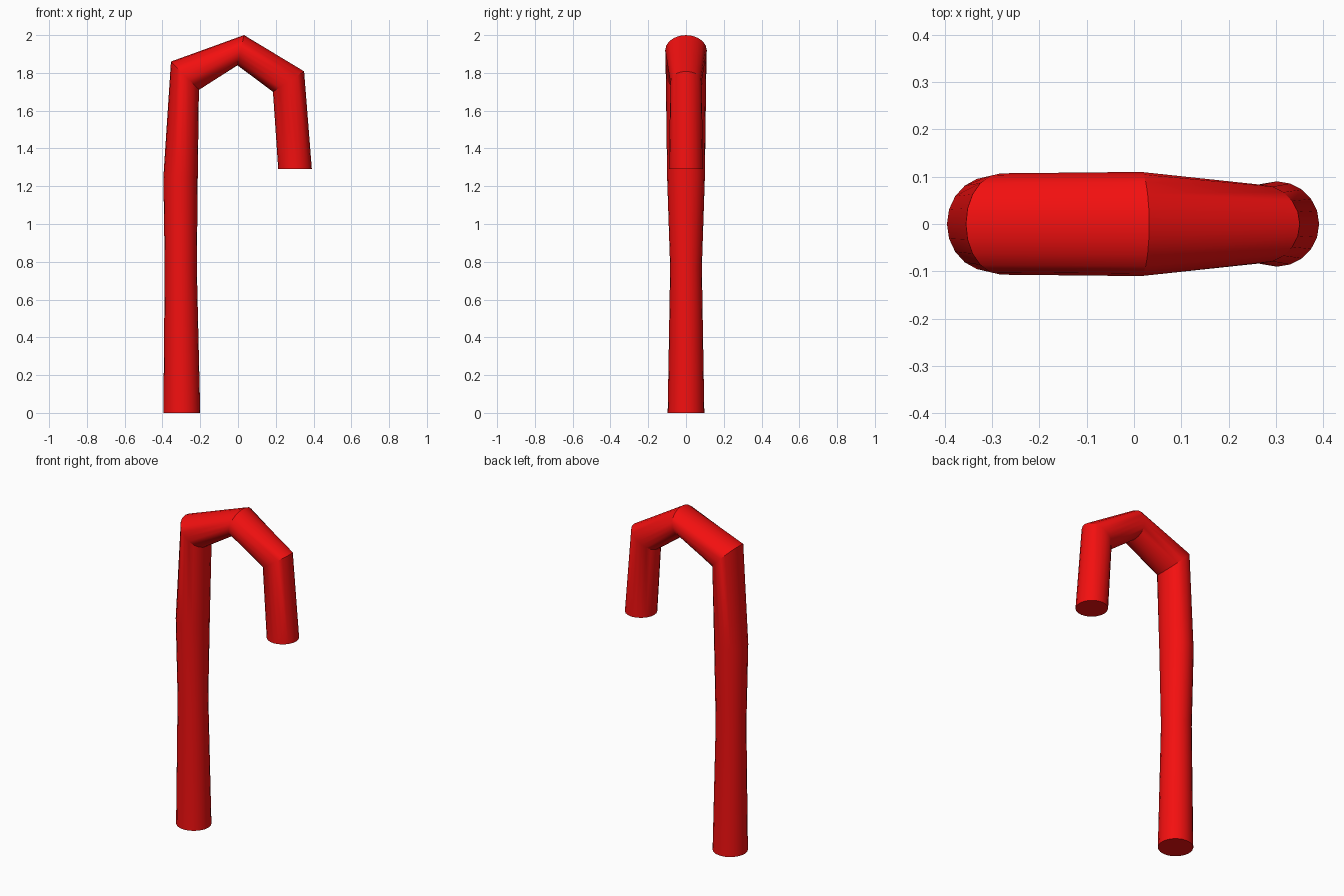
import bpy, bmesh, math
from mathutils import Vector

if "Cube" in bpy.data.objects:
    bpy.data.objects.remove(bpy.data.objects["Cube"])

SIDES = 20
# Cane sections: outer (x, z), inner (x, z), half depth in y
SECTIONS = [
    ((-0.395, 0.00), (-0.200, 0.00), 0.097),
    ((-0.388, 0.77), (-0.218, 0.77), 0.084),
    ((-0.395, 1.25), (-0.213, 1.25), 0.100),
    ((-0.355, 1.86), (-0.207, 1.71), 0.107),
    ((0.032, 2.00), (-0.003, 1.84), 0.110),
    ((0.350, 1.808), (0.185, 1.70), 0.083),
    ((0.391, 1.29), (0.213, 1.29), 0.090),
]

bm = bmesh.new()

# Elliptical ring at each section, mitred at the bends
rings = []
for (ox, oz), (ix, iz), depth in SECTIONS:
    outer, inner = Vector((ox, 0, oz)), Vector((ix, 0, iz))
    mid, half = (outer + inner) / 2, (outer - inner) / 2
    ring = []
    for i in range(SIDES):
        a = 2 * math.pi * i / SIDES
        ring.append(bm.verts.new(mid + half * math.cos(a) + Vector((0, depth * math.sin(a), 0))))
    rings.append(ring)

# Tube walls and end caps
for a, b in zip(rings, rings[1:]):
    for i in range(SIDES):
        j = (i + 1) % SIDES
        bm.faces.new((a[i], a[j], b[j], b[i]))
bm.faces.new(rings[0])
bm.faces.new(rings[-1])
bmesh.ops.recalc_face_normals(bm, faces=bm.faces)

mesh = bpy.data.meshes.new("candy_cane")
bm.to_mesh(mesh)
bm.free()
cane = bpy.data.objects.new("candy_cane", mesh)
bpy.context.collection.objects.link(cane)

# Red finish
red = bpy.data.materials.new("red")
red.diffuse_color = (0.9, 0.005, 0.005, 1)
red.use_nodes = True
red.node_tree.nodes["Principled BSDF"].inputs["Base Color"].default_value = red.diffuse_color
mesh.materials.append(red)

bpy.context.view_layer.objects.active = cane
cane.select_set(True)
bpy.ops.object.shade_smooth_by_angle(angle=math.radians(30))
